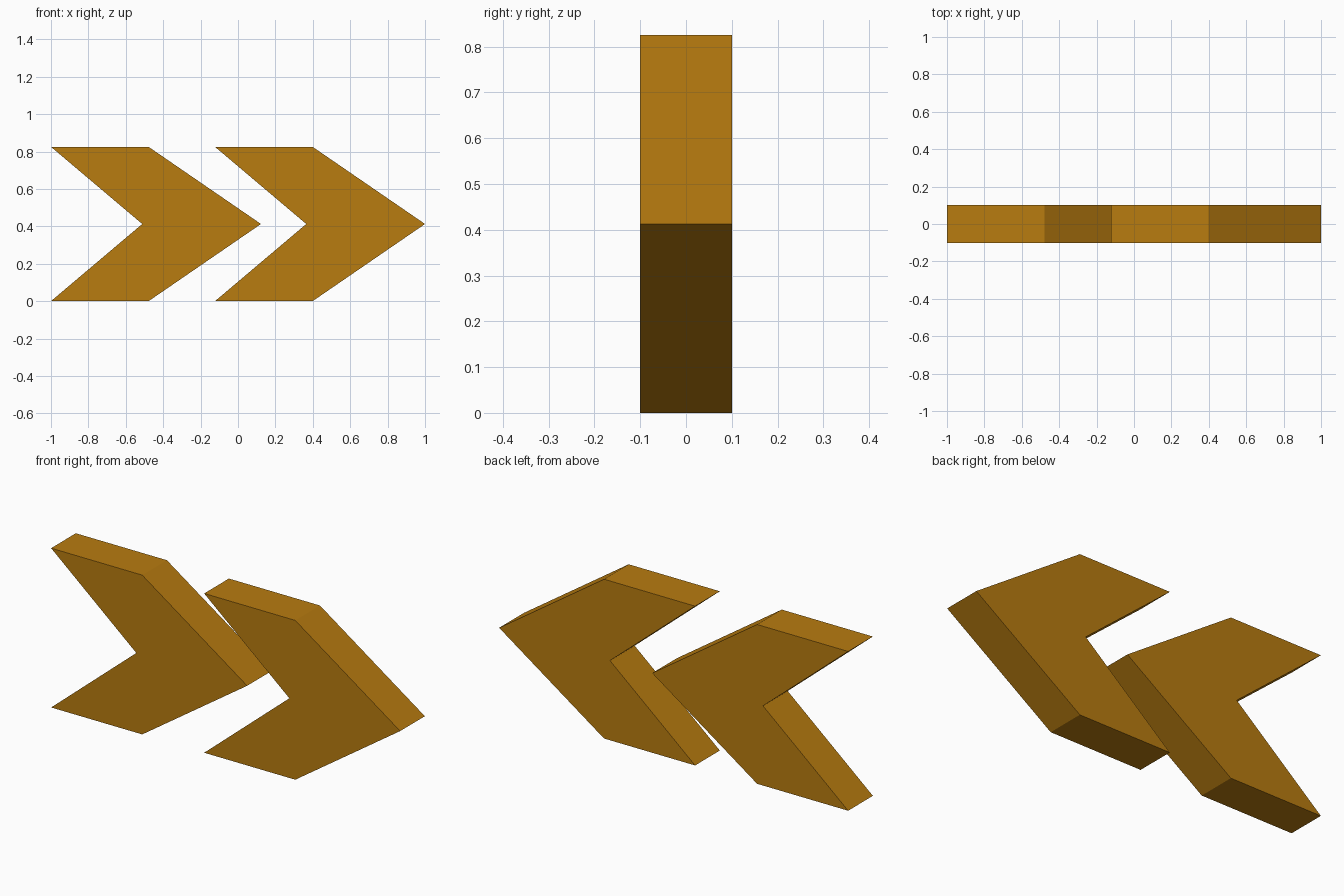
import bpy, bmesh

if "Cube" in bpy.data.objects:
    bpy.data.objects.remove(bpy.data.objects["Cube"])

HALF_DEPTH = 0.101
HEIGHT = 0.825
STEP = 0.877   # spacing between the two chevrons

mat = bpy.data.materials.new("amber")
mat.diffuse_color = (0.48, 0.2, 0.005, 1)
mat.use_nodes = True
mat.node_tree.nodes["Principled BSDF"].inputs["Base Color"].default_value = mat.diffuse_color

# Chevron outline in the x-z plane
PROFILE = [(-1, 0), (-0.478, 0), (0.123, HEIGHT / 2),
           (-0.478, HEIGHT), (-1, HEIGHT), (-0.512, HEIGHT / 2)]


def chevron(name, offset):
    bm = bmesh.new()
    face = bm.faces.new([bm.verts.new((x, -HALF_DEPTH, z)) for x, z in PROFILE])
    back = bmesh.ops.extrude_face_region(bm, geom=[face], use_keep_orig=True)
    verts = [g for g in back["geom"] if isinstance(g, bmesh.types.BMVert)]
    bmesh.ops.translate(bm, verts=verts, vec=(0, 2 * HALF_DEPTH, 0))
    bmesh.ops.recalc_face_normals(bm, faces=bm.faces)
    mesh = bpy.data.meshes.new(name)
    bm.to_mesh(mesh)
    bm.free()
    mesh.materials.append(mat)
    obj = bpy.data.objects.new(name, mesh)
    obj.location.x = offset
    bpy.context.collection.objects.link(obj)


# Left and right chevrons
for i, name in enumerate(("left_chevron", "right_chevron")):
    chevron(name, i * STEP)
